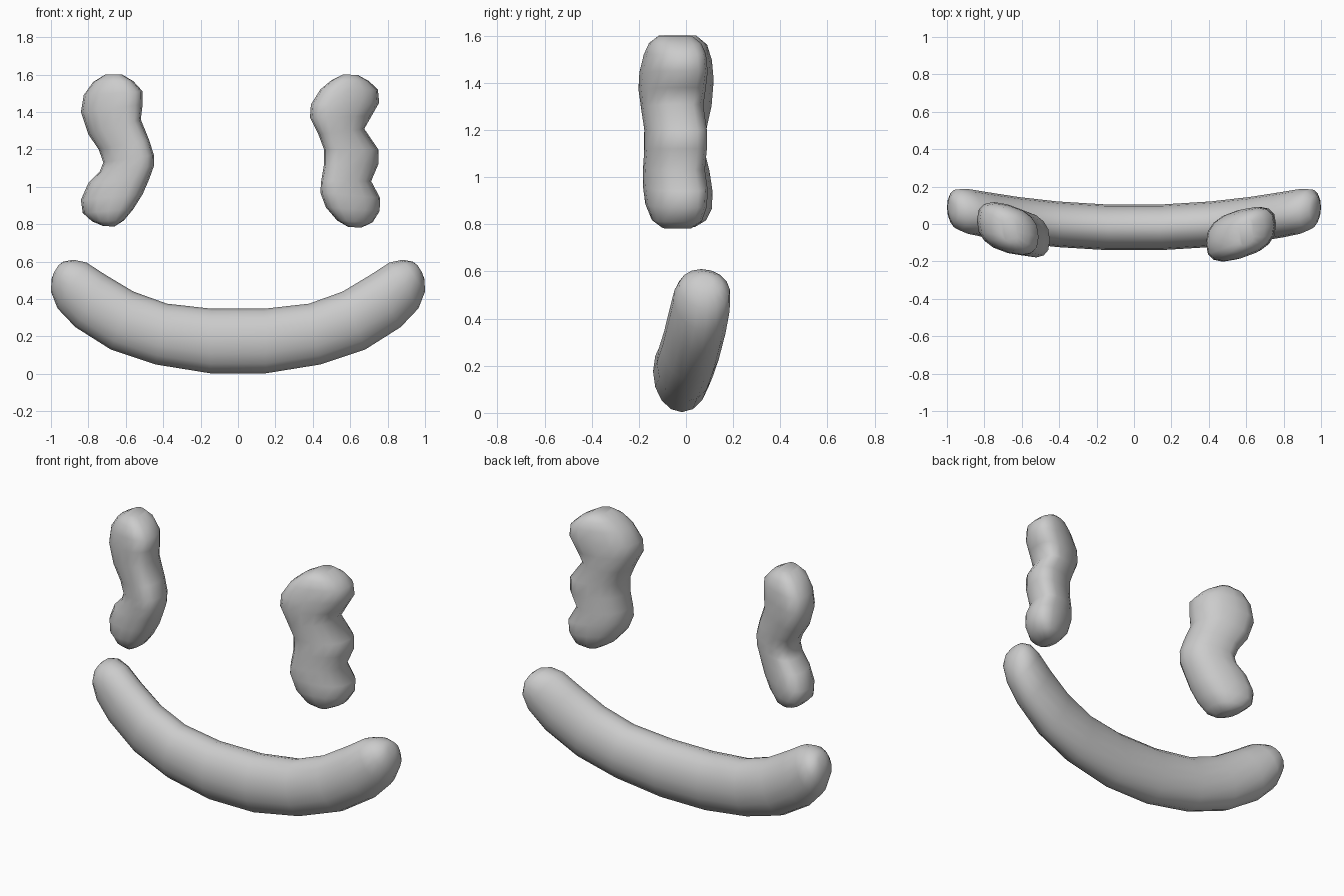
import bpy, bmesh, math
from mathutils import Vector


def loft(name, sections, y_of_x, power, sides=16):
    """Skin oval sections; each is (x1, z1, x2, z2, half depth in y)."""
    bm = bmesh.new()
    rings = []
    for x1, z1, x2, z2, depth in sections:
        a = Vector((x1, y_of_x(x1), z1))
        b = Vector((x2, y_of_x(x2), z2))
        mid, half = (a + b) / 2, (b - a) / 2
        ring = []
        for i in range(sides):
            t = 2 * math.pi * i / sides
            c, s = math.cos(t), math.sin(t)
            c = math.copysign(abs(c) ** power, c)
            s = math.copysign(abs(s) ** power, s)
            ring.append(bm.verts.new(mid + half * c + Vector((0, depth * s, 0))))
        rings.append(ring)
    for r, q in zip(rings, rings[1:]):
        for i in range(sides):
            j = (i + 1) % sides
            bm.faces.new((r[i], r[j], q[j], q[i]))
    bm.faces.new(rings[0])
    bm.faces.new(rings[-1])
    bmesh.ops.recalc_face_normals(bm, faces=bm.faces)
    mesh = bpy.data.meshes.new(name)
    bm.to_mesh(mesh)
    bm.free()
    mesh.shade_smooth()
    obj = bpy.data.objects.new(name, mesh)
    bpy.context.collection.objects.link(obj)
    return obj


# Mouth: lower and upper edge of each section on the right half, then mirrored
half = [(0.15, 0.003, 0.14, 0.348, 0.122), (0.44, 0.05, 0.38, 0.375, 0.122),
        (0.68, 0.13, 0.56, 0.44, 0.122), (0.87, 0.25, 0.71, 0.53, 0.122),
        (0.965, 0.35, 0.81, 0.595, 0.12), (1.0, 0.44, 0.88, 0.61, 0.108),
        (0.997, 0.505, 0.935, 0.6, 0.07), (0.985, 0.54, 0.96, 0.58, 0.03)]
mouth = [(-a, b, -c, d, e) for a, b, c, d, e in reversed(half)] + half
loft("mouth", mouth, lambda x: -0.02 + 0.11 * x * x, 1.0)


# Eyes: left and right edge at each height, following the curve of the face
def eye(name, rows):
    loft(name, [(l, zl, r, zr, d) for l, zl, r, zr, d in rows],
         lambda x: -0.04 + 0.27 * (abs(x) - 0.62), 0.8)


eye("left_eye", [
    (-0.72, 0.79, -0.66, 0.788, 0.06), (-0.78, 0.815, -0.61, 0.82, 0.1),
    (-0.83, 0.86, -0.56, 0.88, 0.12), (-0.84, 0.93, -0.51, 0.96, 0.125),
    (-0.80, 1.02, -0.475, 1.04, 0.122), (-0.74, 1.08, -0.45, 1.11, 0.12),
    (-0.72, 1.13, -0.45, 1.17, 0.12), (-0.745, 1.20, -0.475, 1.25, 0.122),
    (-0.80, 1.28, -0.52, 1.36, 0.128), (-0.84, 1.40, -0.51, 1.44, 0.13),
    (-0.825, 1.49, -0.51, 1.51, 0.125), (-0.775, 1.56, -0.56, 1.565, 0.11),
    (-0.71, 1.60, -0.62, 1.60, 0.07)])
eye("right_eye", [
    (0.59, 0.785, 0.66, 0.782, 0.06), (0.53, 0.82, 0.72, 0.81, 0.1),
    (0.47, 0.89, 0.757, 0.87, 0.12), (0.44, 0.97, 0.76, 0.94, 0.125),
    (0.445, 1.03, 0.712, 1.03, 0.122), (0.46, 1.12, 0.75, 1.12, 0.122),
    (0.46, 1.20, 0.75, 1.20, 0.122), (0.43, 1.28, 0.675, 1.31, 0.124),
    (0.385, 1.37, 0.715, 1.38, 0.13), (0.39, 1.44, 0.755, 1.45, 0.13),
    (0.44, 1.52, 0.748, 1.52, 0.12), (0.50, 1.57, 0.70, 1.565, 0.105),
    (0.56, 1.60, 0.64, 1.598, 0.07)])
